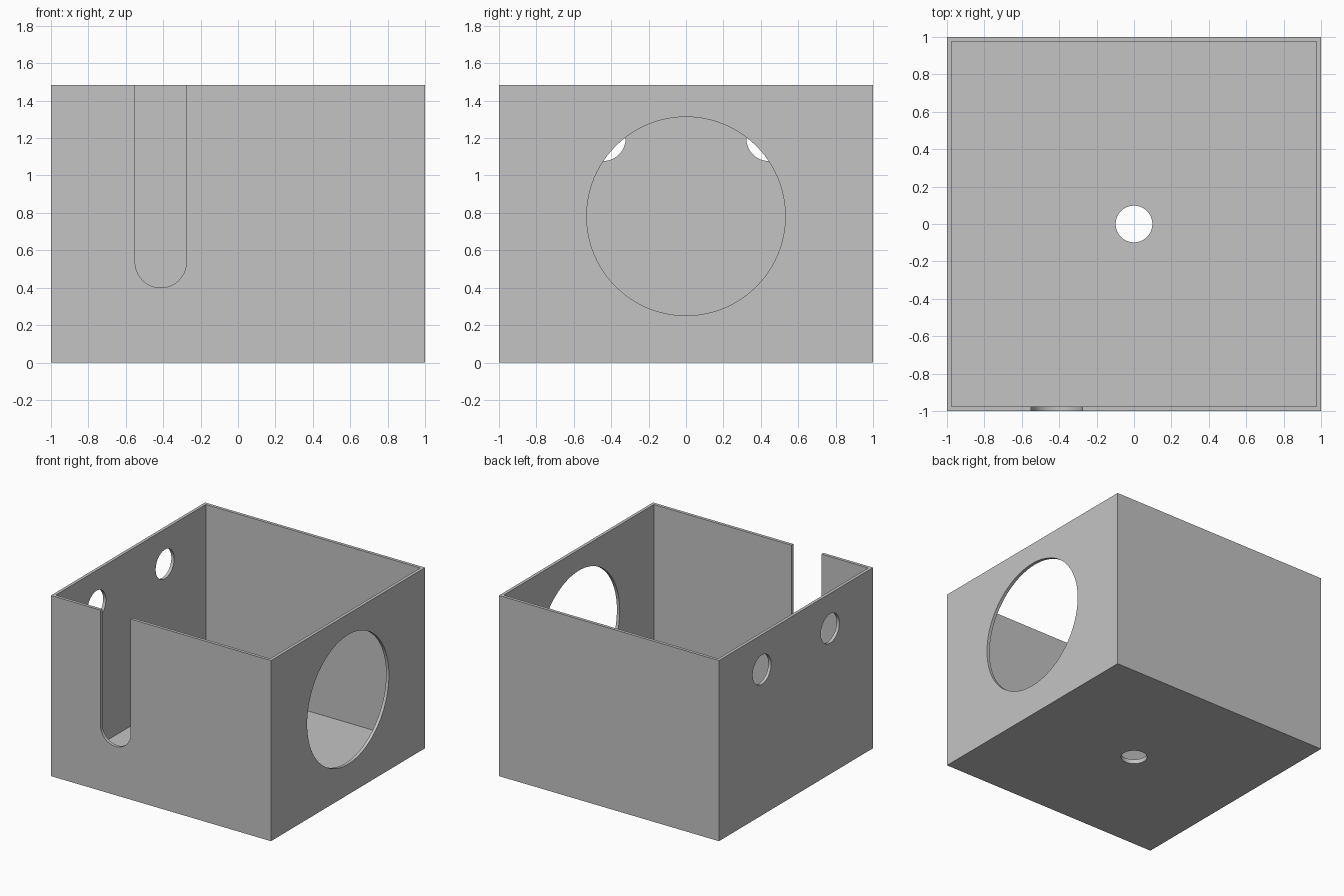
import bpy, bmesh
from math import sin, cos, pi
from mathutils import Vector

cube = bpy.data.objects.get("Cube")
if cube:
    bpy.data.objects.remove(cube, do_unlink=True)

HEIGHT, WALL = 1.484, 0.036

grey = bpy.data.materials.new("light_grey")
grey.use_nodes = True
colour = (0.55, 0.55, 0.55, 1)
grey.diffuse_color = colour
grey.node_tree.nodes["Principled BSDF"].inputs["Base Color"].default_value = colour


def add_object(name, bm):
    bmesh.ops.recalc_face_normals(bm, faces=bm.faces)
    mesh = bpy.data.meshes.new(name)
    bm.to_mesh(mesh)
    bm.free()
    mesh.materials.append(grey)
    obj = bpy.data.objects.new(name, mesh)
    bpy.context.scene.collection.objects.link(obj)
    return obj


def arc(u, v, radius, start=0, end=2 * pi, steps=96):
    angles = [start + (end - start) * i / steps for i in range(steps)]
    return [(u + radius * cos(a), v + radius * sin(a)) for a in angles]


def cutter(name, outline, place, depth):
    """Extrude a flat outline, placed in 3D by a function, into a solid."""
    bm = bmesh.new()
    face = bm.faces.new([bm.verts.new(place(u, v)) for u, v in outline])
    out = bmesh.ops.extrude_face_region(bm, geom=[face])["geom"]
    verts = [g for g in out if isinstance(g, bmesh.types.BMVert)]
    bmesh.ops.translate(bm, vec=Vector(depth), verts=verts)
    obj = add_object(name, bm)
    obj.hide_render = True
    return obj


# Open box: inset the top face and sink it to form walls and floor
bm = bmesh.new()
bmesh.ops.create_cube(bm, size=2)
for v in bm.verts:
    v.co.z = HEIGHT if v.co.z > 0 else 0
top = max(bm.faces, key=lambda f: f.calc_center_median().z)
bmesh.ops.inset_individual(bm, faces=[top], thickness=WALL)
sunk = bmesh.ops.extrude_discrete_faces(bm, faces=[top])["faces"][0]
bmesh.ops.translate(bm, vec=(0, 0, WALL - HEIGHT), verts=sunk.verts)
box = add_object("open_box", bm)

# Openings: side port, front slot, floor drain and a pair of small side holes
slot = arc(-0.413, 0.537, 0.137, pi, 2 * pi, 48)
slot += [(-0.276, 0.537), (-0.276, 1.7), (-0.55, 1.7)]
cutters = [
    cutter("side_port_cutter", arc(0, 0.782, 0.531),
           lambda u, v: (0.9, u, v), (0.2, 0, 0)),
    cutter("front_slot_cutter", slot,
           lambda u, v: (u, -1.1, v), (0, 0.2, 0)),
    cutter("floor_hole_cutter", arc(0, 0, 0.098),
           lambda u, v: (u, v, -0.1), (0, 0, 0.2)),
]
for side in (-1, 1):
    cutters.append(cutter("small_hole_cutter", arc(side * 0.443, 1.197, 0.12, steps=64),
                          lambda u, v: (-1.1, u, v), (0.2, 0, 0)))

bpy.context.view_layer.objects.active = box
box.select_set(True)
for c in cutters:
    mod = box.modifiers.new(c.name, 'BOOLEAN')
    mod.operation = 'DIFFERENCE'
    mod.solver = 'EXACT'
    mod.object = c
    bpy.ops.object.modifier_apply(modifier=mod.name)
    bpy.data.objects.remove(c, do_unlink=True)

# Smooth the hole rims, keep the box edges crisp
bpy.ops.object.shade_smooth_by_angle(angle=pi / 6)
